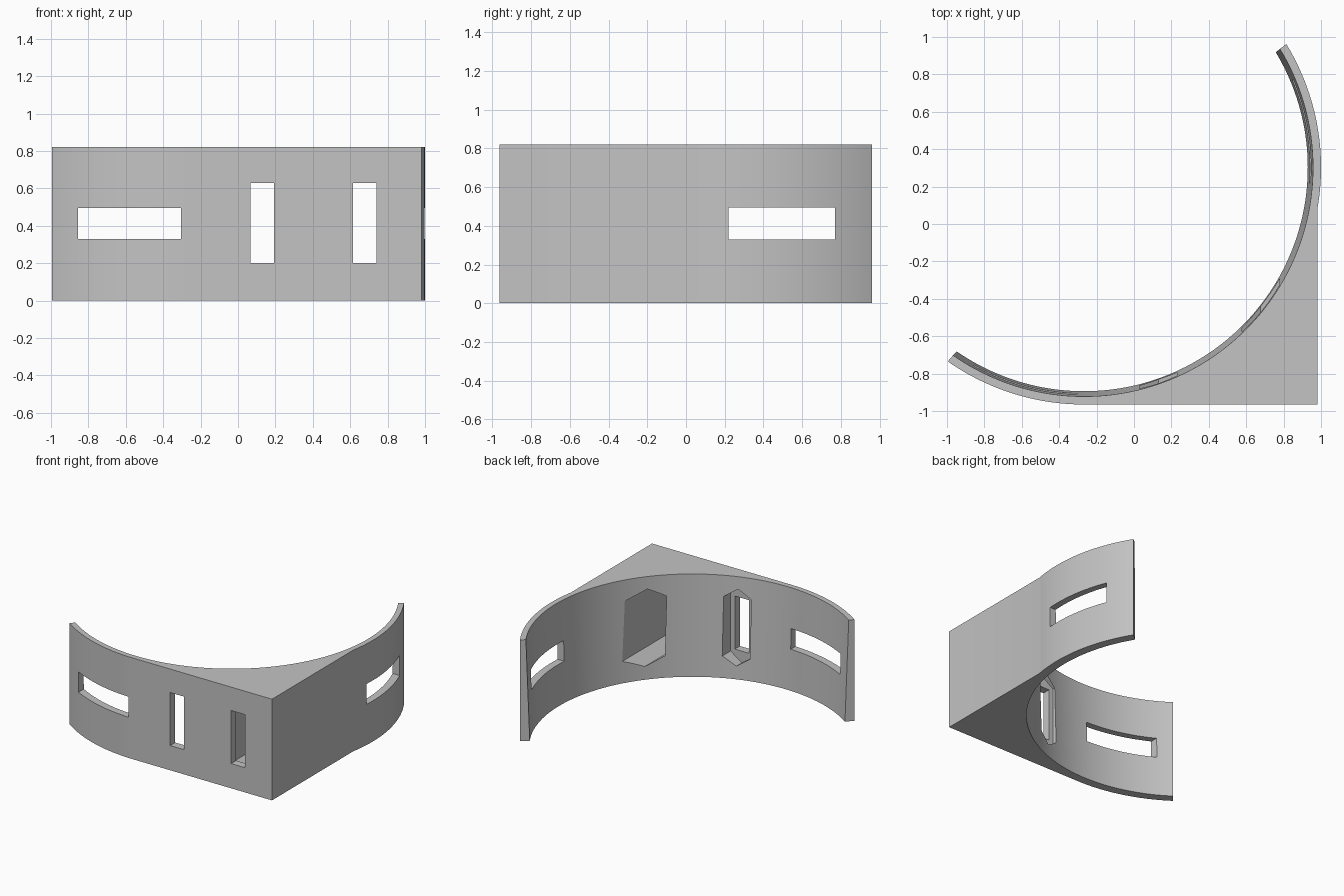
import bpy
import bmesh
from math import radians, cos, sin, acos, degrees

if "Cube" in bpy.data.objects:
    bpy.data.objects.remove(bpy.data.objects["Cube"])

HEIGHT = 0.82
CX, CY, R = -0.267, 0.302, 1.267
R_BOTTOM, R_TOP = 1.196, 1.224      # inner wall leans outward going up
CORNER_X = 0.98
START, END = -125.1, 31.4

grey = bpy.data.materials.new("light_grey")
grey.use_nodes = True
grey.diffuse_color = (0.55, 0.55, 0.55, 1)
grey.node_tree.nodes["Principled BSDF"].inputs["Base Color"].default_value = grey.diffuse_color


def arc(radius, a, b, n):
    angles = [radians(a + (b - a) * i / n) for i in range(n + 1)]
    return [(CX + radius * cos(t), CY + radius * sin(t)) for t in angles]


def loft(name, lower, upper):
    """Closed solid between two matching loops of 3D points."""
    bm = bmesh.new()
    lo = [bm.verts.new(p) for p in lower]
    up = [bm.verts.new(p) for p in upper]
    n = len(lo)
    for i in range(n):
        j = (i + 1) % n
        bm.faces.new((lo[i], lo[j], up[j], up[i]))
    bm.faces.new(lo[::-1])
    bm.faces.new(up)
    bmesh.ops.recalc_face_normals(bm, faces=bm.faces)
    mesh = bpy.data.meshes.new(name)
    bm.to_mesh(mesh)
    bm.free()
    mesh.materials.append(grey)
    obj = bpy.data.objects.new(name, mesh)
    bpy.context.collection.objects.link(obj)
    return obj


def box(name, x, y, z):
    rect = [(x[0], y[0]), (x[1], y[0]), (x[1], y[1]), (x[0], y[1])]
    return loft(name, [(a, b, z[0]) for a, b in rect], [(a, b, z[1]) for a, b in rect])


# Curved wall with a solid square corner
rejoin = -degrees(acos((CORNER_X - CX) / R))
outer = arc(R, START, -90, 24) + [(CORNER_X, CY - R)] + arc(R, rejoin, END, 28)
lower = outer + arc(R_BOTTOM, END - 0.4, START + 0.4, 96)
upper = outer + arc(R_TOP, END - 0.2, START + 0.2, 96)
bracket = loft("curved_corner_bracket",
               [(x, y, 0) for x, y in lower], [(x, y, HEIGHT) for x, y in upper])

# Long horizontal slots in both arms
cutters = [box("front_arm_slot", (-0.855, -0.305), (-1.2, -0.4), (0.33, 0.495)),
           box("side_arm_slot", (0.6, 1.2), (0.22, 0.77), (0.33, 0.495))]

# Upright windows in the front face, with pointed pockets behind
for x in (0.13, 0.677):
    cutters.append(box("upright_window", (x - 0.063, x + 0.063), (-1.2, -0.85), (0.2, 0.63)))
    w = 0.1
    hexagon = [(x - w, 0.175), (x, 0.105), (x + w, 0.175),
               (x + w, 0.65), (x, 0.72), (x - w, 0.65)]
    cutters.append(loft("pointed_pocket", [(a, -0.9, z) for a, z in hexagon],
                        [(a, 0, z) for a, z in hexagon]))

bpy.context.view_layer.objects.active = bracket
for cutter in cutters:
    cutter.hide_render = True
    mod = bracket.modifiers.new("cut", "BOOLEAN")
    mod.operation = "DIFFERENCE"
    mod.solver = "EXACT"
    mod.object = cutter
    bpy.ops.object.modifier_apply(modifier=mod.name)
    bpy.data.objects.remove(cutter)

bpy.ops.object.select_all(action="DESELECT")
bracket.select_set(True)
bpy.ops.object.shade_smooth_by_angle(angle=radians(20))
